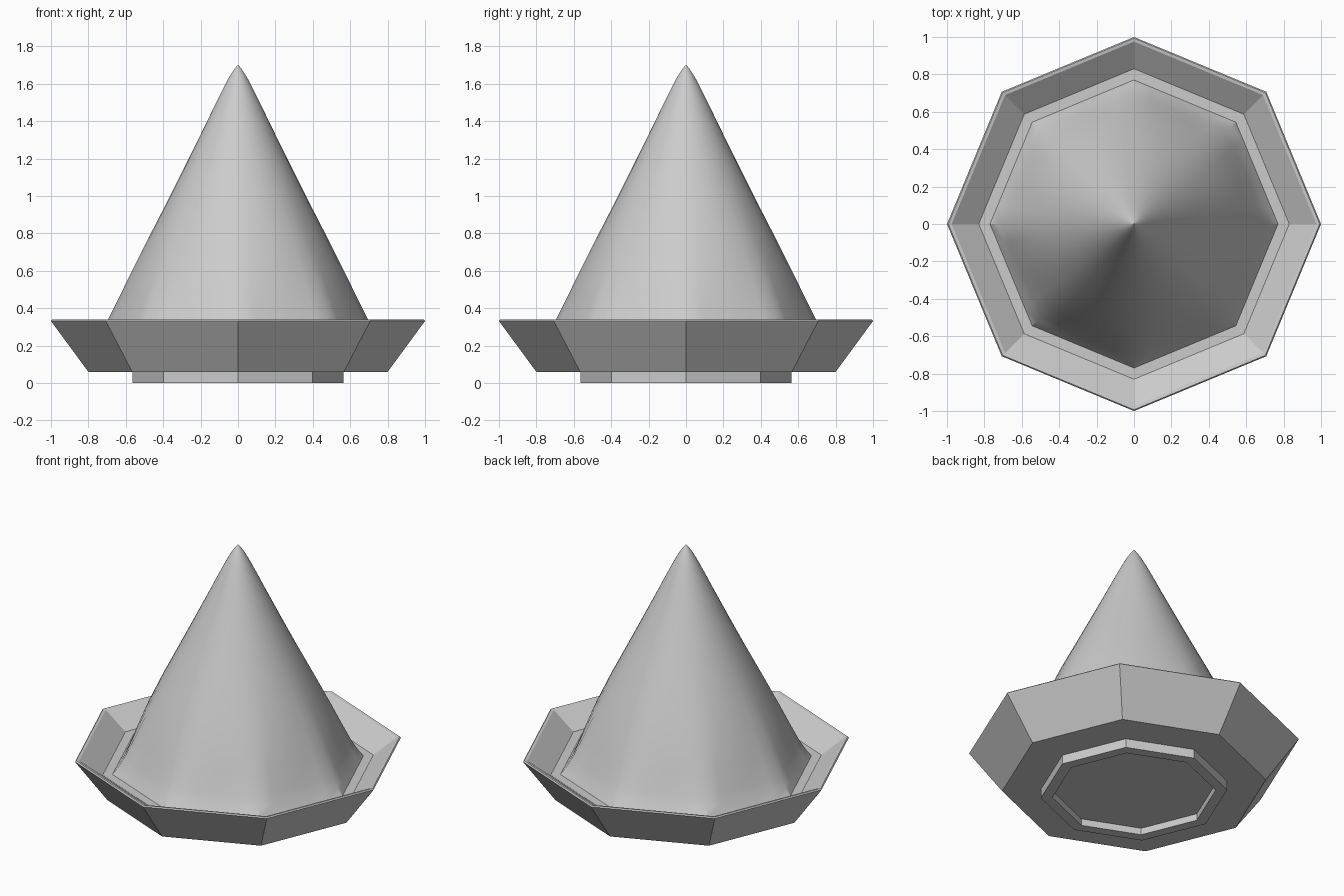
import bpy
from math import pi, cos, radians

if "Cube" in bpy.data.objects:
    bpy.data.objects.remove(bpy.data.objects["Cube"])


def loft(name, rings, sides, shape, cap_start=False, cap_end=False, loop=False, smooth=None):
    """Stack closed rings; shape(ring, angle) gives the radius, ring[1] the height."""
    from math import sin
    verts, faces = [], []
    for ring in rings:
        for i in range(sides):
            a = 2 * pi * i / sides
            r = shape(ring, a)
            verts.append((r * cos(a), r * sin(a), ring[1]))
    n = len(rings)
    for j in range(n if loop else n - 1):
        a0, b0 = j * sides, ((j + 1) % n) * sides
        for i in range(sides):
            k = (i + 1) % sides
            faces.append((a0 + i, a0 + k, b0 + k, b0 + i))
    if cap_start:
        faces.append(tuple(reversed(range(sides))))
    if cap_end:
        faces.append(tuple(range((n - 1) * sides, n * sides)))
    mesh = bpy.data.meshes.new(name)
    mesh.from_pydata(verts, [], faces)
    ob = bpy.data.objects.new(name, mesh)
    bpy.context.collection.objects.link(ob)
    if smooth:
        bpy.context.view_layer.objects.active = ob
        ob.select_set(True)
        bpy.ops.object.shade_smooth_by_angle(angle=radians(smooth))
        ob.select_set(False)
    return ob


def plain(ring, a):
    return ring[0]


def blended(ring, a):
    # octagon at weight 1, circle at weight 0
    octagon = cos(pi / 8) / cos(a % (pi / 4) - pi / 8)
    return ring[0] * (1 + ring[2] * (octagon - 1))


# octagonal tray: underside, flared wall, thin lip, inner slope, floor
loft("tray", [(0.495, 0.045), (0.495, 0.0), (0.565, 0.0), (0.565, 0.06),
              (0.80, 0.06), (0.995, 0.325), (1.0, 0.333), (0.993, 0.34),
              (0.975, 0.337), (0.83, 0.23), (0.77, 0.23)],
     8, plain, cap_start=True, cap_end=True)

# cone: octagonal at the base, round towards the softly blunted tip
loft("cone", [(0.77, 0.23, 1), (0.732, 0.28, 0.9), (0.695, 0.34, 0.75),
              (0.63, 0.47, 0.5), (0.567, 0.6, 0.3), (0.466, 0.8, 0.12),
              (0.363, 1.0, 0.04), (0.263, 1.2, 0), (0.165, 1.4, 0),
              (0.117, 1.5, 0), (0.072, 1.59, 0), (0.045, 1.64, 0),
              (0.022, 1.675, 0), (0.003, 1.70, 0)],
     48, blended, cap_end=True, smooth=35)
